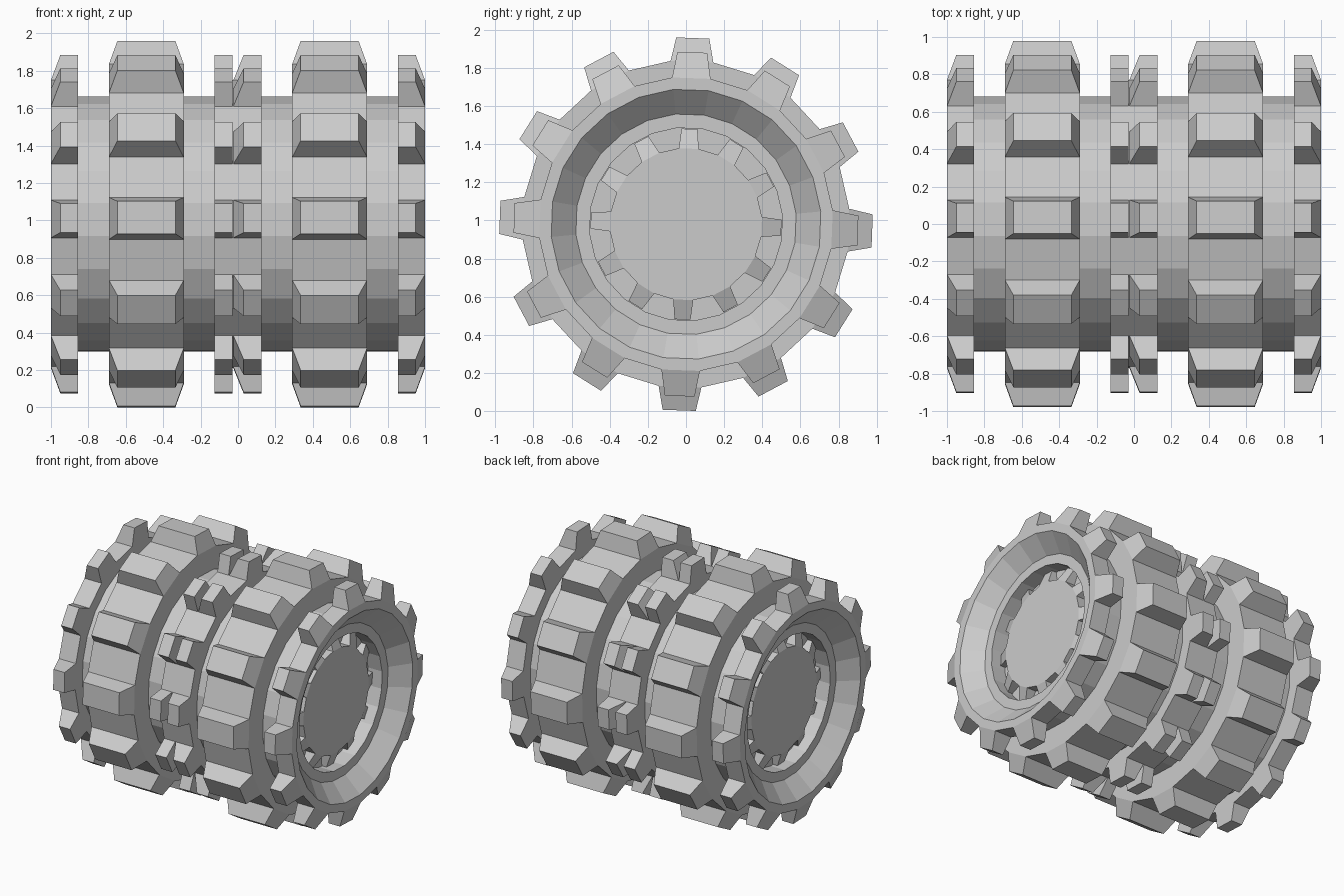
import bpy, bmesh
from math import sin, cos, pi, radians

if "Cube" in bpy.data.objects:
    bpy.data.objects.remove(bpy.data.objects["Cube"])

SIDES = 24
CZ = 0.98                 # axle height
TILT = radians(2.1)       # clocking of the first tooth


def place(x, r, a, side=0.0):
    """Point at radius r, sideways offset 'side', angle a from the top."""
    return (x, r * sin(a) + side * cos(a), CZ + r * cos(a) - side * sin(a))


def finish(name, bm):
    bmesh.ops.remove_doubles(bm, verts=bm.verts, dist=1e-5)
    bmesh.ops.recalc_face_normals(bm, faces=bm.faces)
    mesh = bpy.data.meshes.new(name)
    bm.to_mesh(mesh)
    bm.free()
    obj = bpy.data.objects.new(name, mesh)
    bpy.context.collection.objects.link(obj)
    return obj


def lathe(name, profile):
    """Revolve an (x, radius) profile around the axle, with flat end discs."""
    bm = bmesh.new()
    loops = []
    for x, r in profile:
        loops.append([bm.verts.new(place(x, r, TILT + (i + 0.5) * 2 * pi / SIDES))
                      for i in range(SIDES)])
    for a, b in zip(loops, loops[1:]):
        for i in range(SIDES):
            j = (i + 1) % SIDES
            bm.faces.new((a[i], a[j], b[j], b[i]))
    bm.faces.new(loops[0])
    bm.faces.new(loops[-1])
    return finish(name, bm)


def teeth(name, base_r, tip_r, tip_half, base_x, tip_x):
    """Twelve tapered blocks on every second face of a 24-sided ring."""
    bm = bmesh.new()
    br, bh = base_r * cos(pi / SIDES), base_r * sin(pi / SIDES)
    for k in range(12):
        a = TILT + k * pi / 6
        rings = []
        for r, h, (x0, x1) in ((br, bh, base_x), (tip_r, tip_half, tip_x)):
            rings.append([bm.verts.new(place(x, r, a, s))
                          for x, s in ((x0, -h), (x1, -h), (x1, h), (x0, h))])
        lo, hi = rings
        for i in range(4):
            j = (i + 1) % 4
            bm.faces.new((lo[i], lo[j], hi[j], hi[i]))
        bm.faces.new(hi)
    return finish(name, bm)


# Wheel body: raised bands, dished rim, groove and hub disc
half = [(0.125, 0.773), (0.125, 0.685), (0.29, 0.685), (0.29, 0.86),
        (0.69, 0.86), (0.69, 0.685), (0.855, 0.685), (0.855, 0.773),
        (1.0, 0.773), (1.0, 0.71), (0.88, 0.58), (0.88, 0.507),
        (0.76, 0.507), (0.76, 0.40), (0.84, 0.40)]
lathe("wheel_body", [(-x, r) for x, r in reversed(half)] + half)

# Mirrored tread, edge and hub teeth
for label, s in (("right", 1), ("left", -1)):
    def span(a, b):
        return (s * a, s * b)
    teeth(label + "_tread_teeth", 0.86, 0.977, 0.087, span(0.29, 0.69), span(0.335, 0.645))
    teeth(label + "_edge_teeth", 0.773, 0.902, 0.078, span(0.855, 1.0), span(0.855, 0.95))
    teeth(label + "_hub_teeth", 0.40, 0.50, 0.042, span(0.76, 0.84), span(0.76, 0.80))

# Paired centre teeth, one straight and one with a sloped inner end
teeth("centre_teeth_straight", 0.773, 0.902, 0.078, (-0.125, -0.03), (-0.125, -0.03))
teeth("centre_teeth_sloped", 0.773, 0.902, 0.078, (-0.025, 0.125), (0.03, 0.125))
